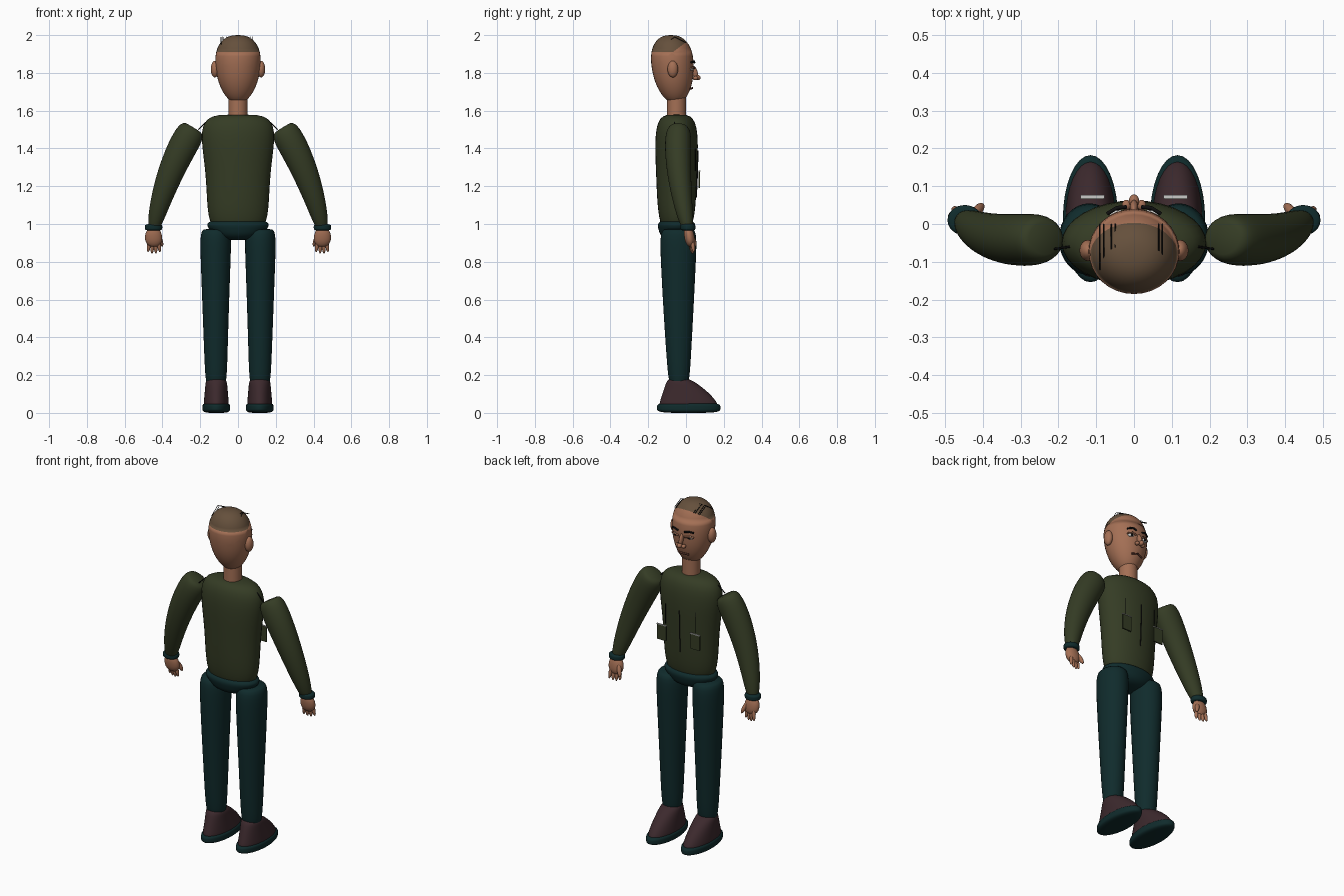
import bpy, bmesh, math
from mathutils import Vector

if "Cube" in bpy.data.objects:
    bpy.data.objects.remove(bpy.data.objects["Cube"])


def material(name, *rgb):
    m = bpy.data.materials.new(name)
    m.use_nodes = True
    m.diffuse_color = (*rgb, 1)
    m.node_tree.nodes["Principled BSDF"].inputs["Base Color"].default_value = (*rgb, 1)
    return m


SKIN = material("skin", 0.37, 0.16, 0.09)
HAIR = material("brown hair", 0.13, 0.08, 0.045)
GREEN = material("olive green", 0.035, 0.045, 0.018)
TEAL = material("dark teal", 0.005, 0.024, 0.025)
SHOE = material("dark maroon", 0.045, 0.022, 0.026)
BLACK = material("black", 0.005, 0.005, 0.005)
WHITE = material("off white", 0.6, 0.6, 0.58)
LIP = material("lip brown", 0.13, 0.045, 0.03)


def add_object(name, data, mat):
    data.materials.append(mat)
    ob = bpy.data.objects.new(name, data)
    bpy.context.collection.objects.link(ob)
    return ob


def finish(name, bm, mat, smooth=True):
    bmesh.ops.recalc_face_normals(bm, faces=bm.faces)
    mesh = bpy.data.meshes.new(name)
    bm.to_mesh(mesh)
    bm.free()
    if smooth:
        mesh.shade_smooth()
    return add_object(name, mesh, mat)


def body_part(name, mat, start, end, middle=None, side=1, roundness=4, tilt=False):
    """Rounded tube through keys (x, y, z, half width, half depth).

    Keys blend along a parabola; a superellipse closes both ends.
    High roundness gives flatter ends; tilt keeps the rings square to the path."""
    bm = bmesh.new()
    start, end = Vector(start), Vector(end)
    middle = Vector(middle) if middle else (start + end) / 2
    rings, segments = 24, 32
    previous = None
    for i in range(rings + 1):
        t = (1 - math.cos(math.pi * i / rings)) / 2
        key = (start * (2 * t - 1) * (t - 1) + middle * 4 * t * (1 - t)
               + end * t * (2 * t - 1))
        slope = start * (4 * t - 3) + middle * (4 - 8 * t) + end * (4 * t - 1)
        along = slope.to_3d().normalized() if tilt else Vector((0, 0, 1))
        across = Vector((0, 1, 0)).cross(along).normalized()
        depth = along.cross(across)
        closing = max(0, 1 - abs(2 * t - 1) ** roundness) ** (1 / roundness)
        ring = []
        for k in range(segments):
            angle = k * math.tau / segments
            p = (key.to_3d() + across * key[3] * closing * math.cos(angle)
                 + depth * key[4] * closing * math.sin(angle))
            p.x *= side
            ring.append(bm.verts.new(p))
        if previous:
            for k in range(segments):
                bm.faces.new((previous[k - 1], previous[k], ring[k], ring[k - 1]))
        previous = ring
    bmesh.ops.remove_doubles(bm, verts=bm.verts, dist=0.00001)
    return finish(name, bm, mat)


def ball(name, mat, place, size, turn=(0, 0, 0)):
    bm = bmesh.new()
    bmesh.ops.create_uvsphere(bm, u_segments=24, v_segments=14, radius=1)
    bmesh.ops.scale(bm, vec=size, verts=bm.verts)
    ob = finish(name, bm, mat)
    ob.location, ob.rotation_euler = place, turn


def plate(name, mat, place, size):
    bm = bmesh.new()
    bmesh.ops.create_cube(bm, size=1)
    bmesh.ops.scale(bm, vec=size, verts=bm.verts)
    finish(name, bm, mat, smooth=False).location = place


def strand(name, mat, thickness, *points):
    curve = bpy.data.curves.new(name, "CURVE")
    curve.dimensions = "3D"
    curve.bevel_depth, curve.bevel_resolution = thickness, 1
    curve.use_fill_caps = True
    spline = curve.splines.new("POLY")
    spline.points.add(len(points) - 1)
    for target, point in zip(spline.points, points):
        target.co = (*point, 1)
    add_object(name, curve, mat)


# Head, cut along the hairline so the faces above it take the hair colour
head = body_part("head", SKIN, (0, -0.055, 1.64, 0.08, 0.08), (0, -0.08, 2, 0.125, 0.115),
                 (0, -0.07, 1.82, 0.117, 0.11), roundness=2.5)
hairline = Vector((0, -0.07, 1.91))
hair_planes = [Vector((0, 0, 1)), Vector((0, -0.6, 0.8))]
bm = bmesh.new()
bm.from_mesh(head.data)
for normal in hair_planes:
    bmesh.ops.bisect_plane(bm, geom=bm.verts[:] + bm.edges[:] + bm.faces[:],
                           plane_co=hairline, plane_no=normal)
for face in bm.faces:
    offset = face.calc_center_median() - hairline
    face.material_index = int(all(offset.dot(normal) > 0 for normal in hair_planes))
bm.to_mesh(head.data)
bm.free()
head.data.materials.append(HAIR)
for x in (-0.09, -0.08, -0.06, -0.05, 0.065, 0.075):
    strand("hair_strand", BLACK, 0.002, (x, -0.12, 1.95), (x, -0.06, 1.99), (x, 0, 1.96))

# Neck, sweater and hips
body_part("neck", SKIN, (0, -0.05, 1.5, 0.05, 0.05), (0, -0.05, 1.72, 0.05, 0.05), roundness=9)
body_part("sweater", GREEN, (0, -0.05, 0.95, 0.17, 0.095), (0, -0.05, 1.58, 0.225, 0.12),
          (0, -0.05, 1.26, 0.172, 0.108))
body_part("hips", TEAL, (0, -0.05, 0.915, 0.11, 0.08), (0, -0.05, 1.025, 0.19, 0.11),
          roundness=3)
strand("front_seam", BLACK, 0.003, (0, 0.055, 1.14), (0, 0.06, 1.25), (0, 0.064, 1.39))

# Centre of the face
ball("nose_bridge", SKIN, (0, 0.045, 1.805), (0.011, 0.016, 0.035), (0.3, 0, 0))
ball("nose_tip", SKIN, (0, 0.06, 1.775), (0.014, 0.018, 0.014))
strand("mouth", LIP, 0.005, (-0.035, 0.022, 1.715), (0, 0.034, 1.72), (0.035, 0.022, 1.715))

for side, label in ((1, "left_"), (-1, "right_")):
    # Ear, eye and brow
    ball(label + "ear", SKIN, (side * 0.122, -0.07, 1.82), (0.022, 0.028, 0.044))
    ball(label + "nostril", SKIN, (side * 0.02, 0.05, 1.772), (0.012, 0.014, 0.011))
    eye = Vector((side * 0.045, 0.027, 1.822))
    ball(label + "eye", WHITE, eye, (0.02, 0.012, 0.011))
    ball(label + "pupil", BLACK, eye + Vector((0, 0.01, 0)), (0.008, 0.004, 0.008))
    for name, mat, lift in (("eyelid", SKIN, 0.01), ("eyebrow", BLACK, 0.04)):
        strand(label + name, mat, 0.005, eye + Vector((-side * 0.025, 0.018, lift - 0.007)),
               eye + Vector((0, 0.016, lift)), eye + Vector((side * 0.026, 0, lift - 0.007)))

    # Arm, cuff and hand
    body_part(label + "sleeve", GREEN, (0.235, -0.038, 1.51, 0.08, 0.07),
              (0.448, 0.01, 0.97, 0.036, 0.034), (0.36, -0.035, 1.26, 0.067, 0.062),
              side, roundness=6, tilt=True)
    body_part(label + "cuff", TEAL, (0.447, 0.01, 0.965, 0.046, 0.04),
              (0.447, 0.01, 1, 0.046, 0.04), side=side)
    body_part(label + "palm", SKIN, (0.448, 0.01, 0.985, 0.03, 0.022),
              (0.445, 0.024, 0.88, 0.035, 0.02), (0.447, 0.018, 0.93, 0.045, 0.027),
              side, roundness=3)
    for i in range(4):
        spread = i - 1.5
        ball(label + "finger", SKIN,
             (side * (0.445 + 0.018 * spread), 0.03 + 0.004 * spread, 0.876 + 0.007 * abs(spread)),
             (0.01, 0.01, 0.036), (0.15, -side * 0.08 * spread, 0))
    ball(label + "thumb", SKIN, (side * 0.412, 0.038, 0.915), (0.012, 0.013, 0.038),
         (0.35, side * 0.35, 0))

    # Trouser leg, shoe and sole
    body_part(label + "trouser_leg", TEAL, (0.118, -0.04, 0.975, 0.085, 0.1),
              (0.116, -0.037, 0.14, 0.056, 0.054), (0.118, -0.04, 0.56, 0.07, 0.08),
              side, roundness=9)
    body_part(label + "shoe", SHOE, (0.115, 0.014, 0.03, 0.068, 0.16),
              (0.115, -0.038, 0.18, 0.055, 0.06), (0.115, 0, 0.1, 0.062, 0.125),
              side, roundness=8)
    body_part(label + "sole", TEAL, (0.115, 0.014, 0, 0.073, 0.168),
              (0.115, 0.014, 0.055, 0.073, 0.168), side=side)

    # Chest pocket with a light trim, and seams
    plate(label + "pocket", GREEN, (side * 0.11, 0.07, 1.235), (0.06, 0.008, 0.09))
    plate(label + "pocket_trim", WHITE, (side * 0.11, 0.072, 1.28), (0.064, 0.009, 0.004))
    strand(label + "chest_seam", BLACK, 0.002, (side * 0.1, 0.05, 1.28), (side * 0.1, 0.05, 1.4))
    strand(label + "shoulder_seam", BLACK, 0.003, (side * 0.17, -0.06, 1.54),
           (side * 0.21, -0.066, 1.5))
